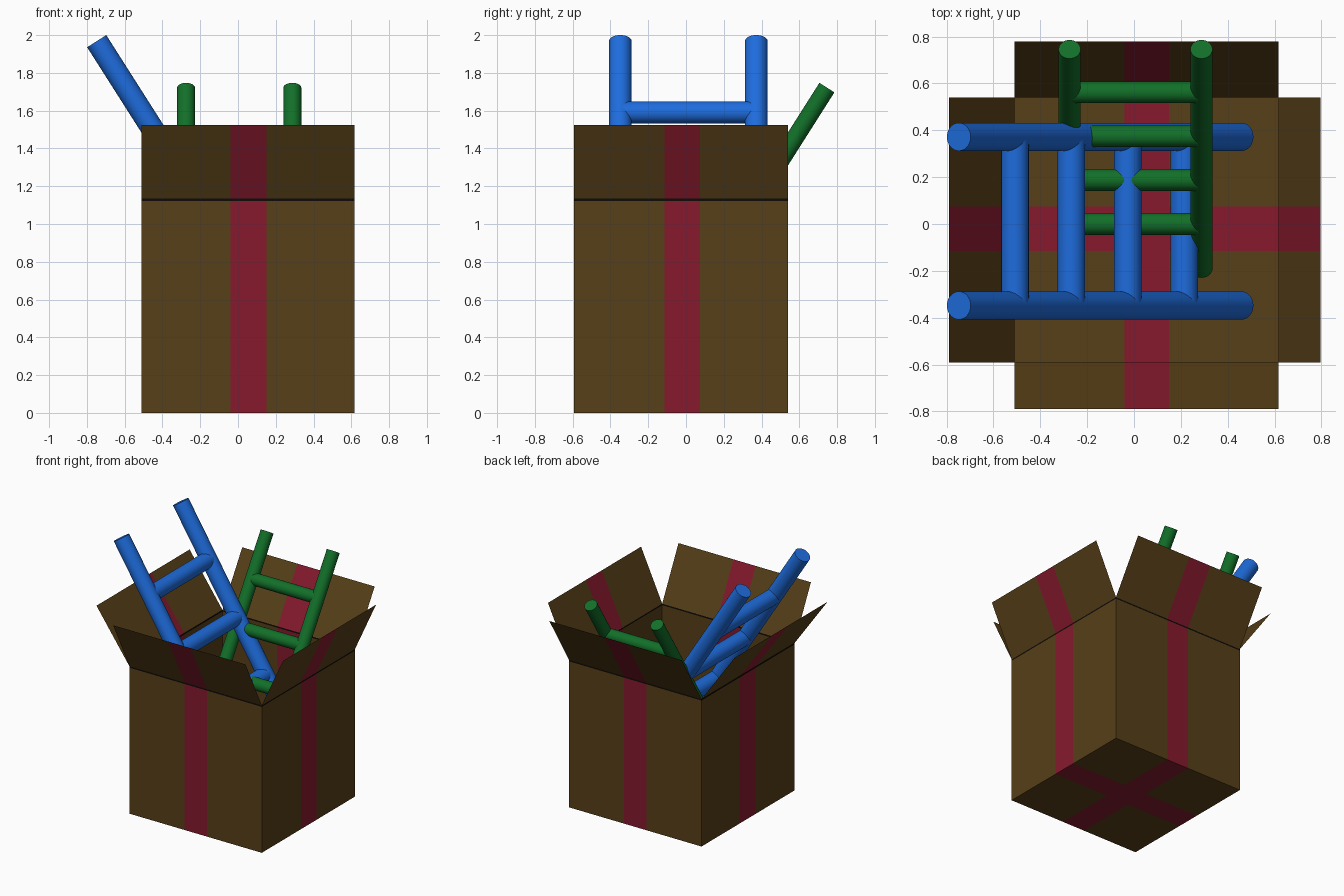
import bpy, bmesh
from mathutils import Vector

if "Cube" in bpy.data.objects:
    bpy.data.objects.remove(bpy.data.objects["Cube"])


def material(name, rgb):
    m = bpy.data.materials.new(name)
    m.diffuse_color = (*rgb, 1)
    m.use_nodes = True
    m.node_tree.nodes["Principled BSDF"].inputs["Base Color"].default_value = m.diffuse_color
    return m


brown = material("cardboard", (0.095, 0.05, 0.009))
red = material("red_tape", (0.24, 0.01, 0.026))
black = material("dark_crease", (0.004, 0.003, 0.002))
blue = material("blue_paint", (0.013, 0.15, 0.72))
green = material("green_paint", (0.006, 0.16, 0.022))

# Box plan: outer edges and tape edges along x and y
XS = [-0.51, -0.04, 0.15, 0.617]
YS = [-0.592, -0.115, 0.075, 0.54]
CREASE, RIM, TOP = 1.123, 1.134, 1.525


def mesh_object(name, bm, mats):
    me = bpy.data.meshes.new(name)
    bm.to_mesh(me)
    bm.free()
    for m in mats:
        me.materials.append(m)
    ob = bpy.data.objects.new(name, me)
    bpy.context.collection.objects.link(ob)
    return ob


def quad(bm, pts, mat):
    f = bm.faces.new([bm.verts.new(p) for p in pts])
    f.material_index = mat


def side_panels(bm, axis, side, levels):
    """Panels of one box side; levels are (outward offset, height, material or None)."""
    along = XS if axis == 1 else YS
    base = (YS if axis == 1 else XS)[0 if side < 0 else 3]

    def pt(t, off, z):
        n = base + side * off
        return (t, n, z) if axis == 1 else (n, t, z)

    for (o0, z0, _), (o1, z1, mat) in zip(levels, levels[1:]):
        for i in range(3):
            a, b = along[i], along[i + 1]
            pts = [pt(a, o0, z0), pt(b, o0, z0), pt(b, o1, z1), pt(a, o1, z1)]
            if (axis == 1) == (side > 0):
                pts.reverse()
            quad(bm, pts, (1 if i == 1 else 0) if mat is None else mat)


SIDES = {"front": (1, -1, 0.198), "back": (1, 1, 0.24),
         "left": (0, -1, 0.28), "right": (0, 1, 0.18)}

# Box body: taped floor, four walls and the dark crease
bm = bmesh.new()
for i in range(3):
    for j in range(3):
        x0, x1, y0, y1 = XS[i], XS[i + 1], YS[j], YS[j + 1]
        quad(bm, [(x0, y0, 0), (x0, y1, 0), (x1, y1, 0), (x1, y0, 0)],
             1 if i == 1 or j == 1 else 0)
for axis, side, _ in SIDES.values():
    side_panels(bm, axis, side, [(0, 0, None), (0, CREASE, None), (0, RIM, 2)])
bmesh.ops.remove_doubles(bm, verts=bm.verts, dist=0.0005)
mesh_object("box_body", bm, [brown, red, black])

# Open flaps leaning outward
for name, (axis, side, lean) in SIDES.items():
    bm = bmesh.new()
    side_panels(bm, axis, side, [(0, RIM, None), (lean, TOP, None)])
    bmesh.ops.remove_doubles(bm, verts=bm.verts, dist=0.0005)
    mesh_object(name + "_flap", bm, [brown, red])


def rod(name, a, b, r, mat):
    a, b = Vector(a), Vector(b)
    bpy.ops.mesh.primitive_cylinder_add(
        vertices=32, radius=r, depth=(b - a).length, location=(a + b) / 2,
        rotation=(b - a).to_track_quat('Z', 'Y').to_euler())
    ob = bpy.context.object
    ob.name = name
    ob.data.materials.append(mat)
    bpy.ops.object.shade_smooth_by_angle()


def ladder(name, place, top, bottom, rails, rungs, r, mat):
    """place(along, across, z) maps ladder coordinates into the scene."""
    for k, c in enumerate(rails):
        rod(f"{name}_rail_{k + 1}", place(top[0], c, top[1]),
            place(bottom[0], c, bottom[1]), r, mat)
    for k, s in enumerate(rungs):
        t = (s - top[0]) / (bottom[0] - top[0])
        z = top[1] + t * (bottom[1] - top[1])
        rod(f"{name}_rung_{k + 1}", place(s, rails[0], z), place(s, rails[1], z), r * 0.98, mat)


# Large blue ladder leaning left, small green ladder leaning back
ladder("blue_ladder", lambda s, c, z: (s, c, z), (-0.748, 1.968), (0.459, 0.07),
       (-0.348, 0.372), (-0.508, -0.267, -0.026, 0.215), 0.06, blue)
ladder("green_ladder", lambda s, c, z: (c, s, z), (0.746, 1.722), (-0.19, 0.248),
       (-0.275, 0.288), (0.562, 0.375, 0.188, 0.0), 0.047, green)
